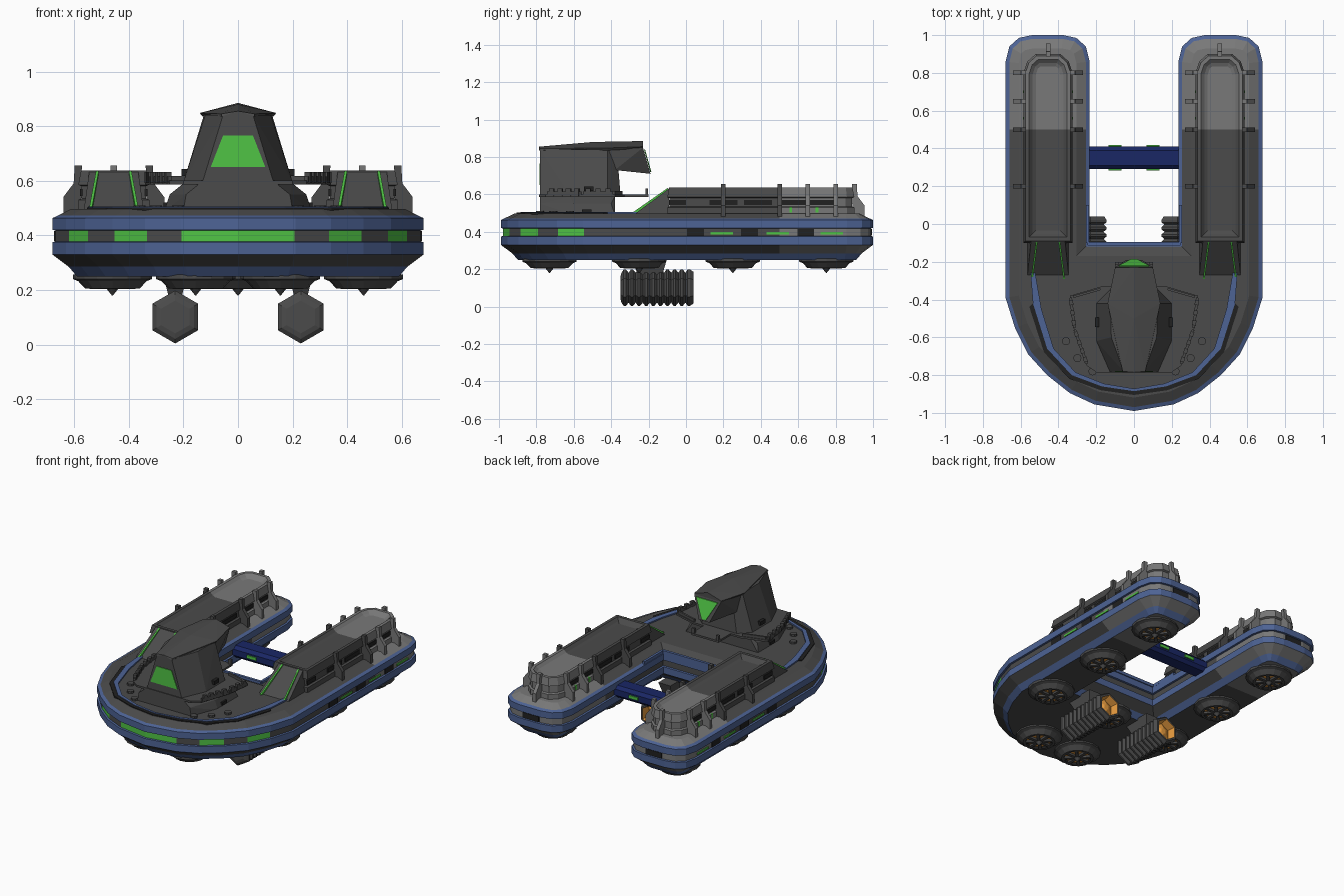
import bpy, bmesh
from math import sin, cos, pi, atan2
from mathutils import Vector, Matrix

if "Cube" in bpy.data.objects:
    bpy.data.objects.remove(bpy.data.objects["Cube"])

COLORS = dict(dark=(.07, .07, .07), light=(.19, .19, .19), black=(.015, .015, .015),
              blue=(.075, .125, .30), navy=(.01, .02, .13), green=(.08, .55, .06), orange=(.8, .33, .05))
MATS = {}
for key, c in COLORS.items():
    MATS[key] = bpy.data.materials.new(key)
    MATS[key].diffuse_color = (*c, 1)
IDX = {k: i for i, k in enumerate(COLORS)}


def finish(name, bm, mirror=False, split=False):
    """Turn a bmesh into an object; optionally lighten the stern half and mirror in x."""
    bmesh.ops.recalc_face_normals(bm, faces=bm.faces)
    if split:
        bmesh.ops.triangulate(bm, faces=[f for f in bm.faces if len(f.verts) > 4])
        bmesh.ops.bisect_plane(bm, geom=bm.verts[:] + bm.edges[:] + bm.faces[:],
                               plane_co=(0, .5, 0), plane_no=(0, 1, 0))
        for f in bm.faces:
            if f.calc_center_median().y > .5 and f.material_index == IDX['dark']:
                f.material_index = IDX['light']
    me = bpy.data.meshes.new(name)
    bm.to_mesh(me)
    bm.free()
    for k in COLORS:
        me.materials.append(MATS[k])
    ob = bpy.data.objects.new(name, me)
    bpy.context.collection.objects.link(ob)
    if mirror:
        ob.modifiers.new('mirror', 'MIRROR').use_mirror_merge = False
    return ob


def rings(name, loops, mats, special=None, **kw):
    """Skin closed loops of points; mats has one entry per band."""
    bm = bmesh.new()
    vs = [[bm.verts.new(p) for p in lp] for lp in loops]
    n = len(loops[0])
    for k in range(len(vs) - 1):
        for i in range(n):
            j = (i + 1) % n
            f = bm.faces.new((vs[k][i], vs[k][j], vs[k + 1][j], vs[k + 1][i]))
            f.material_index = IDX[special(k, i, n) or mats[k] if special else mats[k]]
    for v, m in ((vs[0], mats[0]), (vs[-1], mats[-1])):
        bm.faces.new(v).material_index = IDX['dark' if special else m]
    return finish(name, bm, **kw)


def inset(pts, d):
    """Mitred inward offset of a counter-clockwise outline."""
    out = []
    for i, p in enumerate(pts):
        p, a, b = Vector(p), Vector(pts[i - 1]), Vector(pts[(i + 1) % len(pts)])
        e, f = (p - a).normalized(), (b - p).normalized()
        n1, n2 = Vector((-e.y, e.x)), Vector((-f.y, f.x))
        out.append(p + (n1 + n2) * d / (1 + n1.dot(n2)))
    return out


def loft(name, outline, prof, **kw):
    loops = [[(p.x, p.y, z) for p in inset(outline, d)] for d, z, _ in prof]
    return rings(name, loops, [m for *_, m in prof[1:]], **kw)


def lathe(name, prof, n, axis, c, **kw):
    loops = []
    for r, t, _ in prof:
        ang = [pi / 2 + 2 * pi * i / n for i in range(n)]
        loops.append([(c[0] + r * cos(a), t, c[1] + r * sin(a)) if axis == 'Y'
                      else (c[0] + r * cos(a), c[1] + r * sin(a), t) for a in ang])
    return rings(name, loops, [m for *_, m in prof[1:]], **kw)


def prism(name, pts, axis, a, b, mat='dark', **kw):
    place = {'X': lambda u, v, t: (t, u, v), 'Y': lambda u, v, t: (u, t, v), 'Z': lambda u, v, t: (u, v, t)}[axis]
    return rings(name, [[place(u, v, t) for u, v in pts] for t in (a, b)], [mat], **kw)


def hull(name, pts, mat='dark', both=False, **kw):
    """Convex solid; both=True also uses the points reflected in x."""
    bm = bmesh.new()
    for p in pts + ([(-x, y, z) for x, y, z in pts if x] if both else []):
        bm.verts.new(p)
    res = bmesh.ops.convex_hull(bm, input=bm.verts[:])
    bmesh.ops.delete(bm, geom=[v for v in bm.verts if not v.link_faces], context='VERTS')
    bmesh.ops.dissolve_limit(bm, angle_limit=.02, verts=bm.verts[:], edges=bm.edges[:])
    for f in bm.faces:
        f.material_index = IDX[mat]
    return finish(name, bm, **kw)


def boxes(name, items, mat='dark', **kw):
    """items: (centre, size, z rotation)"""
    bm = bmesh.new()
    for c, s, r in items:
        bmesh.ops.create_cube(bm, size=1, matrix=Matrix.Translation(c) @ Matrix.Rotation(r, 4, 'Z') @ Matrix.Diagonal((*s, 1)))
    for f in bm.faces:
        f.material_index = IDX[mat]
    return finish(name, bm, **kw)


# U-shaped hull with blue bands and a recessed strip of green lights
half = [(0, -.99), (.21, -.955), (.34, -.895), (.46, -.80), (.56, -.69), (.63, -.55), (.68, -.39),
        (.68, .86), (.66, .94), (.61, .985), (.54, 1), (.375, 1), (.305, .985), (.255, .94), (.235, .86), (.235, -.1)]
outline = half + [(-x, y) for x, y in half[:0:-1]]
loft('hull', outline,
     [(.09, .25, ''), (.06, .285, 'blue'), (0, .33, 'dark'), (0, .375, 'blue'), (.012, .377, 'blue'),
      (.012, .418, 'dark'), (0, .42, 'blue'), (0, .463, 'blue'), (.02, .472, 'blue'), (.07, .497, 'dark')],
     special=lambda k, i, n: 'green' if k == 4 and min(i, n - 1 - i) in (0, 2, 4) else None, split=True)
boxes('hull_windows', [((.667, y, .397), (.012, .09, .038), 0) for y in (.05, .34, .64)] +
      [((.455, .988, .397), (.12, .012, .036), 0)], 'black', mirror=True)
boxes('hull_side_lights', [((.667, y, .392), (.012, .12, .012), 0) for y in (.19, .49, .78)], 'green', mirror=True)
boxes('notch_trim', [((.245, 0, .475), (.016, .2, .02), 0), ((.12, -.105, .475), (.25, .018, .02), 0)], 'blue', mirror=True)

# Curved deck trim around the bow
out = [(.56, -.1), (.535, -.42), (.46, -.66), (.33, -.80), (.17, -.86), (0, -.885)]
inn = [(0, -.872), (.16, -.845), (.31, -.785), (.425, -.66), (.49, -.45), (.55, -.1)]
prism('deck_trim', out + inn, 'Z', .49, .506, 'blue', mirror=True)
prism('deck_groove', [(x * 1.035, y - .02) for x, y in out[1:]] + out[:0:-1], 'Z', .49, .502, 'black', mirror=True)
for i, (x, y) in enumerate([(.22, -.78), (.30, -.71), (.36, -.62)]):
    lathe(f'deck_bollard_{i}', [(.022, .49, ''), (.022, .51, 'dark')], 8, 'Z', (x, y), mirror=True)

# Long side housings with a sunken channel on top
pod = [(.325, -.1), (.585, -.1), (.585, .8), (.565, .86), (.52, .9), (.39, .9), (.345, .86), (.325, .8)]
loft('side_housing', pod,
     [(0, .485, 'dark')] + [(d, z, 'dark') for d, z in ((0, .53), (.012, .535), (.012, .58), (0, .585),
      (.01, .637), (.03, .637), (.048, .62), (.065, .612))], mirror=True, split=True)
boxes('housing_windows', [((x, y, .557), (.012, .15 if y > 0 else .09, .026), 0) for x in (.573, .337)
                          for y in (-.045, .2, .385, .575, .725)], 'black', mirror=True)
boxes('housing_lights', [((x, y, .518), (.01, .015, .03), 0) for x in (.583, .327) for y in (.56, .7)], 'green', mirror=True)
ramp = [(x, y, z) for y, z, w in ((-.28, .49, .11), (-.09, .632, .09), (-.09, .49, .11)) for x in (.455 - w, .455 + w)]
hull('ramp', ramp, mirror=True)
for s in (-1, 1):
    hull(f'ramp_light_{"inner" if s < 0 else "outer"}',
         [(.455 + s * (w + e), y, z + h) for y, z, w in ((-.29, .492, .085), (-.095, .628, .06))
          for e in (-.005, .005) for h in (-.01, .008)], 'green', mirror=True)

# Bracket fins along the housings
fin = [(.575, .485), (.64, .48), (.64, .54), (.602, .59), (.598, .655), (.572, .655)]
for i, y in enumerate((.2, .5, .65, .8)):
    m = 'light' if y > .5 else 'dark'
    prism(f'fin_outer_{i}', fin, 'Y', y - .012, y + .012, m, mirror=True)
    prism(f'fin_inner_{i}', [(.91 - x, z) for x, z in fin], 'Y', y - .012, y + .012, m, mirror=True)
prism('fin_stern', [(x + .315, z) for x, z in fin], 'X', .443, .467, 'light', mirror=True)

# Bridge beam between the legs
prism('cross_beam', [(.29, .38), (.31, .36), (.39, .36), (.41, .38), (.41, .42), (.39, .44), (.31, .44), (.29, .42)],
      'X', -.245, .245, 'navy')
boxes('beam_lights', [((.1, y, .40), (.07, .012, .02), 0) for y in (.288, .412)], 'green', mirror=True)

# Command tower: skirt, platform, parapet
hull('tower_skirt', [(.27, -.38, .49), (.27, -.6, .49), (.2, -.78, .49), (.25, -.4, .55), (.25, -.6, .55),
                     (.19, -.78, .55), (.2, -.38, .59), (.2, -.62, .59), (.14, -.78, .59)], both=True)
plat = [(.1, -.2), (.1, -.33), (.17, -.33), (.34, -.38), (.32, -.55), (.25, -.75), (.2, -.785)]
prism('platform', plat + [(-x, y) for x, y in plat[::-1]], 'Z', .587, .6)
wall = []
for a, b, n in (((.335, -.39), (.316, -.55), 3), ((.314, -.56), (.25, -.74), 4)):
    d = Vector(b) - Vector(a)
    r = atan2(d.y, d.x)
    mid = (Vector(a) + Vector(b)) / 2
    wall.append(((*mid, .605), (d.length, .014, .02), r))
    wall += [((*(Vector(a) + d * (i + .5) / n), .612), (.026, .02, .04), r) for i in range(n)]
wall += [((.09, -.21, .61), (.02, .015, .045), 0), ((.25, -.365, .605), (.15, .012, .025), -.28)]
boxes('parapet', wall, mirror=True)

# Tower body, roof and stern-facing visor
hull('tower_body', [(.13, -.78, .595), (.2, -.62, .595), (.2, -.42, .595), (.13, -.35, .595),
                    (.055, -.78, .84), (.12, -.6, .84), (.125, -.42, .84), (.08, -.37, .84)], both=True)
hull('tower_roof', [(.06, -.785, .835), (.14, -.42, .848), (.10, -.23, .855), (.06, -.78, .845),
                    (0, -.785, .855), (0, -.5, .88), (0, -.23, .885), (.13, -.42, .835), (.09, -.23, .845)], both=True)
hull('visor', [(.125, -.46, .84), (.10, -.23, .85), (.115, -.38, .73), (.04, -.19, .71)], both=True)
hull('visor_glass', [(.08, y - .225, .84) for y in (0, .006)] + [(.015, y - .191, .72) for y in (0, .006)], 'green', both=True)
hull('front_window', [(x, y, z) for x, z in ((.10, .65), (.055, .765)) for y in (-.77, -.784)], 'green', both=True)
boxes('tower_side_hatches', [((.192, -.52, .63), (.03, .05, .025), 0), ((.262, -.53, .51), (.02, .05, .02), 0)], 'black', mirror=True)

# Ribbed hexagonal engines hung on pylons
ribs = [(.06, -.35, 'dark')]
for i in range(10):
    y = -.345 + i * .038
    ribs += [(.08, y, 'dark'), (.097, y + .012, 'dark'), (.097, y + .024, 'dark')]
ribs += [(.085, .04, 'dark'), (.072, .04, 'dark'), (.06, -.01, 'orange'), (.02, .01, 'orange')]
lathe('engine', ribs, 6, 'Y', (.23, .101), mirror=True)
hull('engine_pylon', [(.23 + s * w, y, z) for s in (-1, 1) for w, y, z in
                      ((.045, -.3, .26), (.045, -.1, .26), (.02, -.25, .16), (.02, -.13, .16))], mirror=True)

# Lift thrusters under the hull
spots = [(s * .46, y) for s in (-1, 1) for y in (.75, .25, -.25)] + [(0, -.25), (-.155, -.73), (.155, -.73)]
for i, (x, y) in enumerate(spots):
    lathe(f'lift_thruster_{i}', [(.145, .256, ''), (.145, .24, 'dark'), (.125, .232, 'dark'), (.1, .205, 'dark'),
          (.085, .205, 'dark'), (.078, .218, 'black'), (.025, .218, 'orange'), (.022, .205, 'dark'), (.002, .18, 'dark')],
          16, 'Z', (x, y))
    boxes(f'thruster_vanes_{i}', [((x + .052 * cos(a), y + .052 * sin(a), .211), (.065, .02, .014), a)
                                  for a in [pi * k / 4 for k in range(8)]])

for m in bpy.data.materials:
    if m.users and not m.is_grease_pencil:
        m.use_nodes = True
        m.node_tree.nodes["Principled BSDF"].inputs["Base Color"].default_value = m.diffuse_color
